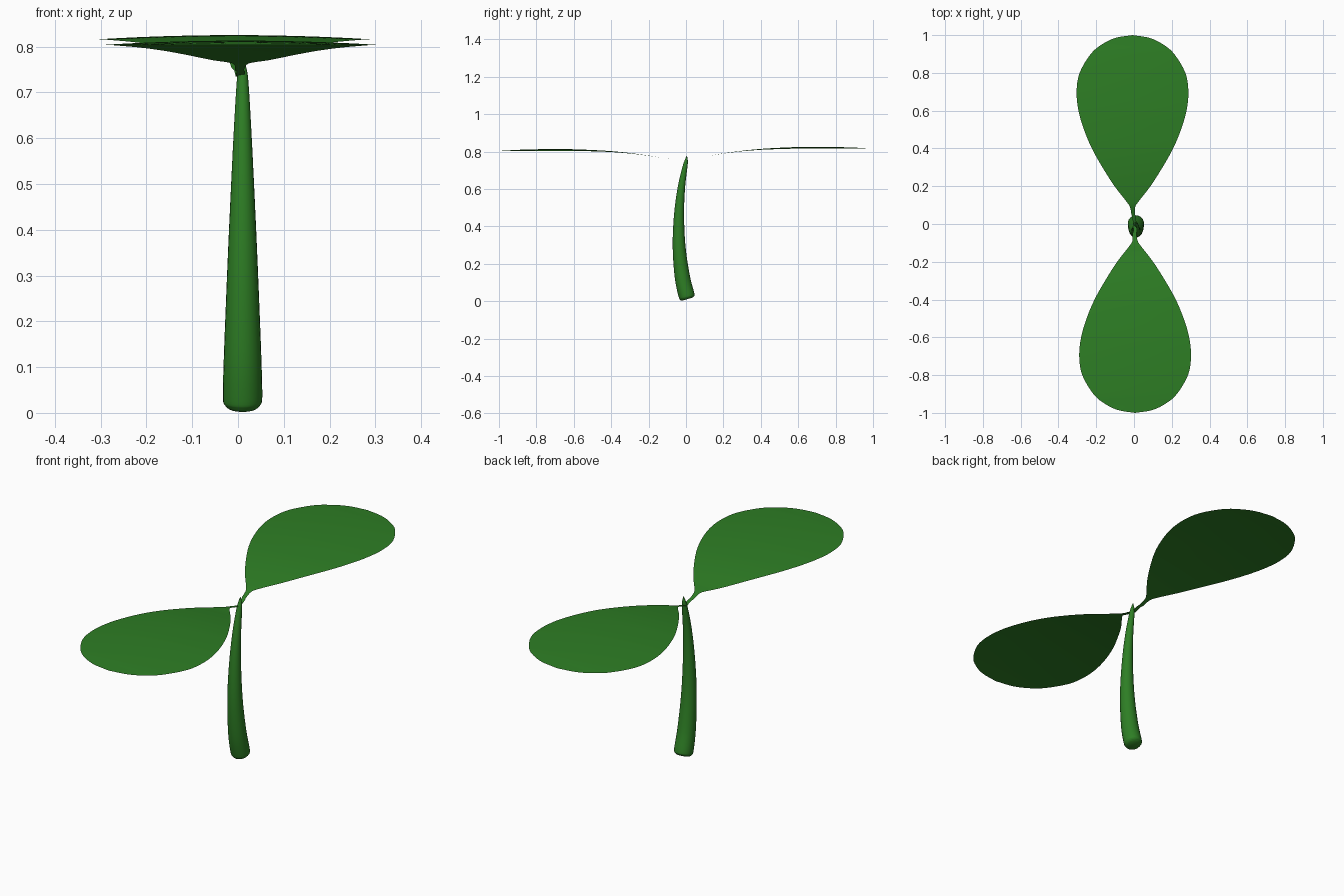
import bpy
import bmesh
import math
from mathutils import Vector

default = bpy.data.objects.get("Cube")
if default:
    bpy.data.objects.remove(default, do_unlink=True)

green = bpy.data.materials.new("leaf green")
green.use_nodes = True
color = (0.027, 0.21, 0.018, 1)
green.diffuse_color = color
bsdf = next(n for n in green.node_tree.nodes if n.type == "BSDF_PRINCIPLED")
bsdf.inputs["Base Color"].default_value = color
bsdf.inputs["Roughness"].default_value = 0.8


def smooth_path(points, steps):
    """Catmull-Rom curve through the given points."""
    pts = [Vector(p) for p in points]
    pts = [2 * pts[0] - pts[1]] + pts + [2 * pts[-1] - pts[-2]]
    path = []
    for a, b, c, d in zip(pts, pts[1:], pts[2:], pts[3:]):
        for i in range(steps):
            t = i / steps
            path.append(0.5 * (2 * b + (c - a) * t + (2 * a - 5 * b + 4 * c - d) * t ** 2
                               + (3 * b - a - 3 * c + d) * t ** 3))
    return path + [pts[-2]]


def loft(name, rows, closed):
    """Skin consecutive rows of points, capping the ends when closed."""
    bm = bmesh.new()
    grid = [[bm.verts.new(p) for p in row] for row in rows]
    count = len(rows[0])
    for low, high in zip(grid, grid[1:]):
        for i in range(count if closed else count - 1):
            j = (i + 1) % count
            bm.faces.new((low[i], low[j], high[j], high[i]))
    if closed:
        bm.faces.new(grid[0][::-1])
        bm.faces.new(grid[-1])
    bmesh.ops.remove_doubles(bm, verts=bm.verts, dist=0.0001)
    bmesh.ops.recalc_face_normals(bm, faces=bm.faces)
    if not closed and sum(f.normal.z for f in bm.faces) < 0:
        bmesh.ops.reverse_faces(bm, faces=bm.faces)
    mesh = bpy.data.meshes.new(name)
    bm.to_mesh(mesh)
    bm.free()
    mesh.materials.append(green)
    obj = bpy.data.objects.new(name, mesh)
    bpy.context.collection.objects.link(obj)
    for poly in mesh.polygons:
        poly.use_smooth = True
    return obj


# Stem: bowed, tapering tube with a rounded foot; each entry is y, z, radius
stem = smooth_path([(0.008, 0.011, 0.031), (0.006, 0.018, 0.039), (0.002, 0.035, 0.043),
                    (-0.018, 0.12, 0.041), (-0.034, 0.25, 0.036), (-0.039, 0.37, 0.031),
                    (-0.035, 0.5, 0.025), (-0.023, 0.62, 0.019), (-0.005, 0.72, 0.013),
                    (0.001, 0.75, 0.009), (0.004, 0.776, 0.002)], 5)
rings = []
for k, (y, z, r) in enumerate(stem):
    ahead, behind = stem[min(k + 1, len(stem) - 1)], stem[max(k - 1, 0)]
    along = Vector((0, ahead[0] - behind[0], ahead[1] - behind[1])).normalized()
    across = along.cross(Vector((1, 0, 0)))
    rings.append([Vector((0.01, y, z)) + r * (math.cos(a) * Vector((1, 0, 0)) + math.sin(a) * across)
                  for a in (math.tau * i / 24 for i in range(24))])
loft("stem", rings, True)

# Leaves: arched teardrop blades on narrow stalks; each entry is reach, half width, height
outline = smooth_path([(0.0, 0.009, 0.735), (0.05, 0.01, 0.753), (0.09, 0.014, 0.768),
                       (0.12, 0.033, 0.776), (0.2, 0.095, 0.79), (0.3, 0.159, 0.804),
                       (0.4, 0.215, 0.814), (0.5, 0.257, 0.82), (0.6, 0.286, 0.824),
                       (0.7, 0.296, 0.825), (0.8, 0.28, 0.824), (0.9, 0.221, 0.821),
                       (0.95, 0.163, 0.818), (0.985, 0.091, 0.816), (1.0, 0.0, 0.815)], 4)


def leaf(name, side, center_x, drop):
    rows = []
    for reach, half, height in outline:
        lower = drop * min(1, reach / 0.15)
        rows.append([Vector((center_x * min(1, reach / 0.1) + 0.004 * (reach < 0.05) + half * u,
                             side * reach, height - lower - 0.009 * (u * half / 0.296) ** 2))
                     for u in (i / 6 - 1 for i in range(13))])
    return loft(name, rows, False)


leaf("front_leaf", -1, 0.006, 0.012)
leaf("back_leaf", 1, -0.008, 0.0)
